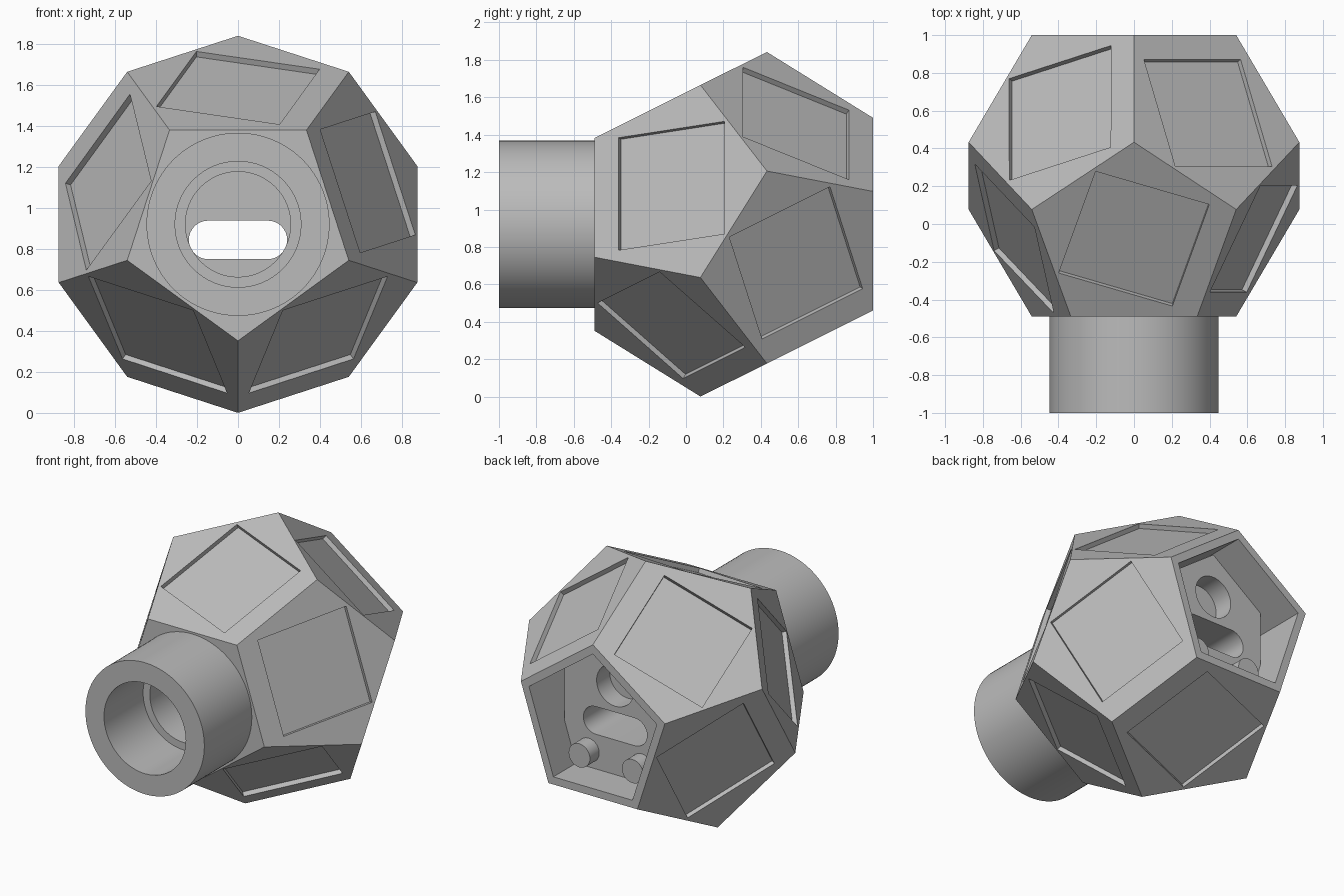
import bpy, bmesh, math
from mathutils import Vector

if "Cube" in bpy.data.objects:
    bpy.data.objects.remove(bpy.data.objects["Cube"])

CENTRE = Vector((0, 0.255, 0.921))
INRADIUS = 0.745
RAD = 0.569          # pentagon circumradius
GOLD = (1 + math.sqrt(5)) / 2
COS, SIN = 1 / math.sqrt(5), 2 / math.sqrt(5)

grey = bpy.data.materials.new("plain_grey")
grey.use_nodes = True
grey.diffuse_color = (0.5, 0.5, 0.5, 1)
grey.node_tree.nodes["Principled BSDF"].inputs["Base Color"].default_value = grey.diffuse_color


def hull(name, points):
    """Convex solid around the points, with flat faces merged."""
    bm = bmesh.new()
    for p in points:
        bm.verts.new(p)
    bmesh.ops.convex_hull(bm, input=bm.verts[:])
    bmesh.ops.dissolve_limit(bm, angle_limit=0.01, verts=bm.verts[:], edges=bm.edges[:])
    bmesh.ops.recalc_face_normals(bm, faces=bm.faces[:])
    mesh = bpy.data.meshes.new(name)
    bm.to_mesh(mesh)
    bm.free()
    mesh.materials.append(grey)
    obj = bpy.data.objects.new(name, mesh)
    bpy.context.collection.objects.link(obj)
    return obj


def prism(name, outline, y0, y1):
    return hull(name, [(x, y, z) for y in (y0, y1) for x, z in outline])


def ring(radius, count=64, x=0, z=CENTRE.z, start=90):
    angles = [math.radians(start + 360 * i / count) for i in range(count)]
    return [(x + radius * math.cos(a), z + radius * math.sin(a)) for a in angles]


def cut(obj, cutters):
    bpy.context.view_layer.objects.active = obj
    for c in cutters:
        mod = obj.modifiers.new("cut", "BOOLEAN")
        mod.operation, mod.solver, mod.object = "DIFFERENCE", "EXACT", c
        bpy.ops.object.modifier_apply(modifier=mod.name)


# Twelve-sided body
layers = [(-INRADIUS, RAD, -90), (-0.178, RAD * GOLD, -90),
          (0.178, RAD * GOLD, 90), (INRADIUS, RAD, 90)]
body = hull("body", [(x, CENTRE.y + y, z) for y, r, a in layers
                     for x, z in ring(r, 5, start=a)])

# Square recesses: direction around the body -> turn of the square
recesses = []
turns = {-1: {18: 0, 90: 72, 162: 54, 234: 36, 306: 54},
         1: {54: 0, 126: 18, 198: 36, 270: 72, 342: 18}}
for side, table in turns.items():
    for around, turn in table.items():
        a = math.radians(around)
        out = Vector((math.cos(a), 0, math.sin(a)))
        normal = out * SIN + Vector((0, side * COS, 0))
        back = out * (-side * COS) + Vector((0, SIN, 0))
        across = Vector((math.sin(a), 0, -math.cos(a)))
        square = ring(0.447, 4, z=0, start=turn + 45)
        recesses.append(hull("recess_cutter", [
            CENTRE + normal * (INRADIUS + d) + across * u + back * v
            for d in (-0.03, 0.05) for u, v in square]))

# Bore, slot, blind hole and back cavity
wide_bore = prism("wide_bore_cutter", ring(0.3075), -1.1, -0.58)
bore = prism("bore_cutter", ring(0.257), -0.7, 0.3)
slot = prism("slot_cutter", [p for s in (-1, 1) for p in ring(0.094, 32, s * 0.146, 0.845)], 0.2, 0.9)
blind_hole = prism("hole_cutter", ring(0.14, 48, 0, 1.12), 0.62, 0.9)
cavity = prism("cavity_cutter", ring(0.505, 5), 0.58, 1.1)
cut(body, recesses + [bore, cavity, slot])

# Neck tube on the front
neck = prism("neck", ring(0.447, 96), -1, -0.48)
cut(neck, [wide_bore, bore])

# Plate set inside the back cavity, with two pegs
half = [(0, 1.42), (0.38, 1.144), (0.38, 0.78), (0.295, 0.515)]
plate = prism("inner_plate", half + [(-x, z) for x, z in half], 0.56, 0.76)
cut(plate, [slot, blind_hole])
parts = [body, neck, plate]
for side, label in ((1, "left"), (-1, "right")):
    parts.append(prism(label + "_peg", ring(0.08, 40, side * 0.2, 0.63), 0.72, 0.86))

# Remove the cutters and shade the round parts smooth
for c in recesses + [wide_bore, bore, slot, blind_hole, cavity]:
    bpy.data.objects.remove(c)
bpy.ops.object.select_all(action="DESELECT")
for obj in parts:
    obj.select_set(True)
bpy.context.view_layer.objects.active = body
bpy.ops.object.shade_smooth_by_angle(angle=math.radians(25))
